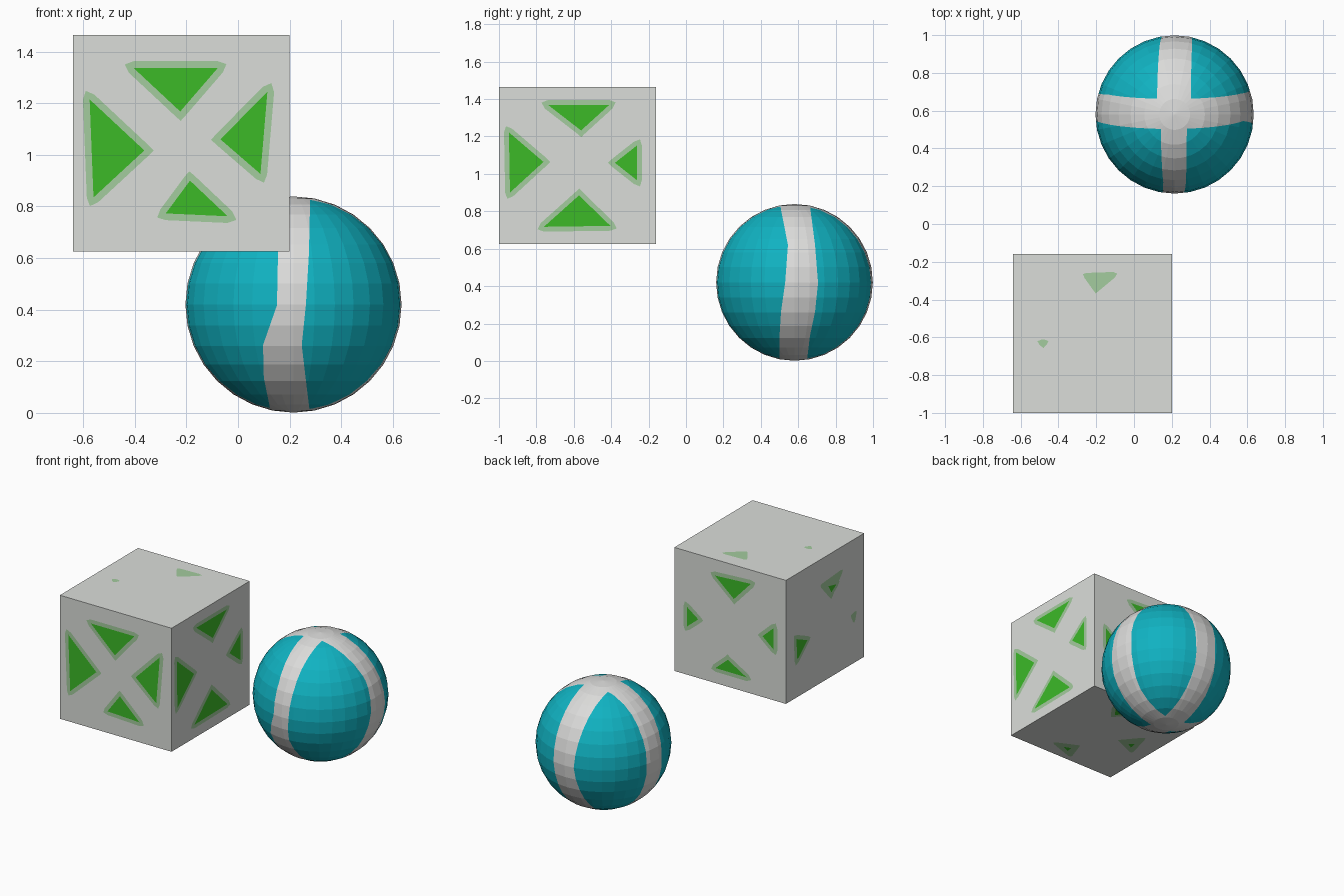
import bpy, bmesh
from mathutils import Vector

if "Cube" in bpy.data.objects:
    bpy.data.objects.remove(bpy.data.objects["Cube"])


def material(name, srgb):
    m = bpy.data.materials.new(name)
    lin = [c / 12.92 if c <= 0.04045 else ((c + 0.055) / 1.055) ** 2.4 for c in srgb]
    m.diffuse_color = (*lin, 1)
    m.use_nodes = True
    m.node_tree.nodes["Principled BSDF"].inputs["Base Color"].default_value = m.diffuse_color
    return m


GREY = material("light grey", (0.86, 0.87, 0.855))
WHITE = material("stripe white", (0.86, 0.86, 0.855))
TEAL = material("teal", (0.063, 0.70, 0.76))
GREEN = material("green", (0.235, 0.73, 0.155))
PALE = material("pale green", (0.64, 0.80, 0.62))


def add_object(name, bm, mats):
    me = bpy.data.meshes.new(name)
    bm.to_mesh(me)
    bm.free()
    for m in mats:
        me.materials.append(m)
    ob = bpy.data.objects.new(name, me)
    bpy.context.collection.objects.link(ob)
    return ob


# ---- Cube body ----
LO, HI = Vector((-0.64, -1.0, 0.625)), Vector((0.20, -0.16, 1.465))
bm = bmesh.new()
bmesh.ops.create_cube(bm, size=0.84)
bmesh.ops.translate(bm, verts=bm.verts, vec=(LO + HI) / 2)
add_object("cube_body", bm, [GREY])


# ---- Painted patches on the cube ----
def grow(tri, d):
    """Offset a triangle outward with rounded corners."""
    pts = [Vector(p) for p in tri]
    if (pts[1] - pts[0]).cross(pts[2] - pts[0]) < 0:
        pts.reverse()
    out = []
    for i, p in enumerate(pts):
        e1 = (p - pts[i - 1]).normalized()
        e2 = (pts[(i + 1) % 3] - p).normalized()
        n1, n2 = Vector((e1.y, -e1.x)), Vector((e2.y, -e2.x))
        out += [p + n1 * d, p + (n1 + n2).normalized() * d * 1.4, p + n2 * d]
    return out


def add_patch(bm, pts, axis, side, lift, mat):
    level = HI[axis] + lift if side > 0 else LO[axis] - lift
    verts = []
    for a, b in pts:
        co = [a, b]
        co.insert(axis, level)
        verts.append(bm.verts.new(co))
    f = bm.faces.new(verts)
    f.normal_update()
    if f.normal[axis] * side < 0:
        f.normal_flip()
    f.material_index = mat


# (axis, side): triangles in the face's own two coordinates
CORES = {
    (1, -1): [[(-.575, 1.215), (-.363, 1.017), (-.56, .835)],
              [(-.405, 1.337), (-.078, 1.337), (-.224, 1.168)],
              [(.114, 1.245), (-.068, 1.06), (.087, .926)],
              [(-.28, .773), (-.186, .9), (-.04, .762)]],
    (0, 1): [[(-.738, 1.369), (-.41, 1.369), (-.561, 1.232)],
             [(-.947, 1.222), (-.762, 1.064), (-.941, .9)],
             [(-.262, 1.152), (-.38, 1.059), (-.262, .966)],
             [(-.76, .717), (-.572, .885), (-.404, .722)]],
    (1, 1): [[(-.107, 1.357), (-.378, 1.372), (-.25, 1.235)],
             [(.103, 1.088), (.018, 1.025), (.103, .954)],
             [(-.55, 1.118), (-.466, 1.04), (-.55, .97)],
             [(-.112, .729), (-.205, .81), (-.345, .728)]],
    (0, -1): [[(-.612, 1.253), (-.698, 1.234), (-.645, 1.2)],
              [(-.268, 1.025), (-.386, .973), (-.278, .879)]],
    (2, -1): [[(-.15, -.888), (-.2, -.87), (-.205, -.912)],
              [(-.45, -.595), (-.48, -.56), (-.49, -.615)],
              [(-.2, -.29), (-.09, -.29), (-.14, -.36)]],
}
HALOS = {  # patches that are mostly pale edge
    (0, -1): [[(-.55, 1.28), (-.75, 1.295), (-.645, 1.175)],
              [(-.875, .95), (-.9, .955), (-.89, .92)]],
    (2, -1): [[(-.09, -.89), (-.215, -.83), (-.255, -.945)],
              [(-.39, -.593), (-.48, -.485), (-.525, -.65)]],
    (2, 1): [[(-.25, -.275), (-.2, -.345), (-.11, -.27)],
             [(-.49, -.628), (-.474, -.628), (-.481, -.635)]],
}
bm = bmesh.new()
for (axis, side), tris in CORES.items():
    for tri in tris:
        add_patch(bm, grow(tri, 0.026), axis, side, 0.0015, 0)
        add_patch(bm, tri, axis, side, 0.003, 1)
for (axis, side), tris in HALOS.items():
    for tri in tris:
        add_patch(bm, grow(tri, 0.016), axis, side, 0.0012, 0)
add_object("cube_patches", bm, [PALE, GREEN])

# ---- Striped ball ----
C, R = Vector((0.215, 0.58, 0.42)), 0.419
bm = bmesh.new()
bmesh.ops.create_uvsphere(bm, u_segments=32, v_segments=16, radius=R)
bmesh.ops.translate(bm, verts=bm.verts, vec=C)

# Stripe edges at these heights, for each of the four sides
ZS = [.85, .62, .417, .263, .135, -.01]
STRIPES = [  # direction, lateral axis, low edge, high edge
    (Vector((0, -1, 0)), 0, [.14, .155, .151, .097, .10, .13], [.28, .275, .263, .247, .262, .28]),
    (Vector((1, 0, 0)), 1, [.50, .545, .53, .508, .50, .50], [.66, .69, .706, .69, .663, .645]),
    (Vector((0, 1, 0)), 0, [.12, .135, .15, .13, .12, .13], [.30, .307, .305, .29, .285, .28]),
    (Vector((-1, 0, 0)), 1, [.50, .53, .55, .53, .51, .51], [.66, .685, .69, .68, .66, .65]),
]


def cut(faces, co, no):
    geom = list({x for f in faces for x in (*f.verts, *f.edges)}) + faces
    bmesh.ops.bisect_plane(bm, geom=geom, dist=1e-5, plane_co=co, plane_no=no)


def centre(f):
    return f.calc_center_median()


for no in ((1, 0, 0), (0, 1, 0)):
    cut(bm.faces[:], C, Vector(no))
for z in ZS[1:-1]:
    cut(bm.faces[:], Vector((0, 0, z)), Vector((0, 0, 1)))
for d, lat, lo, hi in STRIPES:
    for edge in (lo, hi):
        for i in range(len(ZS) - 1):
            p, q = Vector((0, 0, ZS[i])), Vector((0, 0, ZS[i + 1]))
            p[lat], q[lat] = edge[i], edge[i + 1]
            band = [f for f in bm.faces
                    if ZS[i + 1] < centre(f).z < ZS[i] and (centre(f) - C).dot(d) > 0]
            cut(band, p, d.cross(q - p).normalized())


def in_stripe(c):
    for d, lat, lo, hi in STRIPES:
        if (c - C).dot(d) <= 0:
            continue
        for i in range(len(ZS) - 1):
            if ZS[i + 1] <= c.z <= ZS[i]:
                t = (ZS[i] - c.z) / (ZS[i] - ZS[i + 1])
                if lo[i] + (lo[i + 1] - lo[i]) * t < c[lat] < hi[i] + (hi[i + 1] - hi[i]) * t:
                    return True
    return False


for f in bm.faces:
    f.material_index = 1 if in_stripe(centre(f)) else 0
add_object("striped_ball", bm, [TEAL, WHITE])
